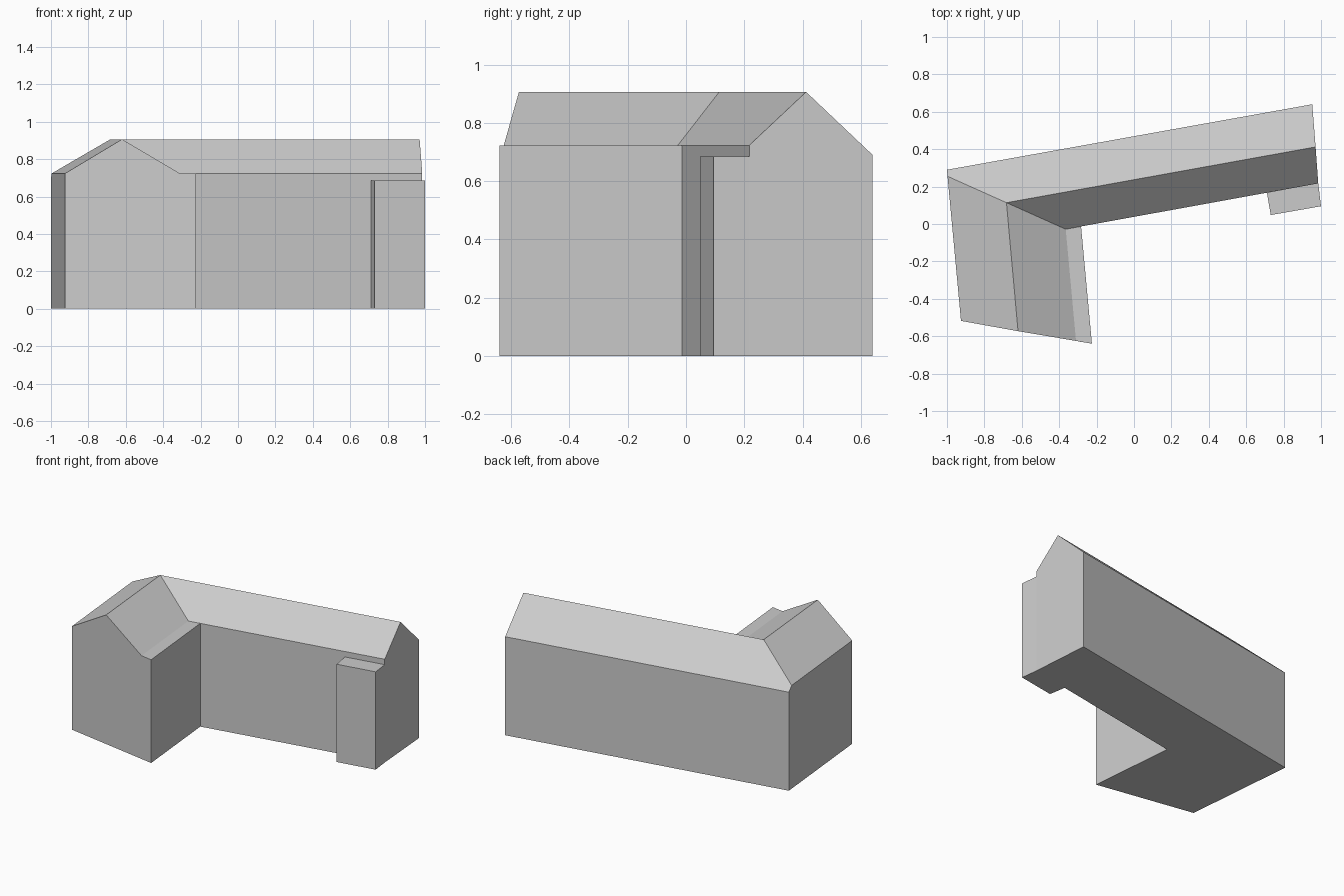
import bpy
import bmesh

if "Cube" in bpy.data.objects:
    bpy.data.objects.remove(bpy.data.objects["Cube"], do_unlink=True)

grey = bpy.data.materials.new("plain grey")
grey.use_nodes = True
colour = (0.6, 0.6, 0.6, 1)
grey.diffuse_color = colour
grey.node_tree.nodes["Principled BSDF"].inputs["Base Color"].default_value = colour


def build(name, points, faces):
    """Make a flat-faced object from named points and faces listed by point name."""
    bm = bmesh.new()
    v = {key: bm.verts.new(co) for key, co in points.items()}
    for face in faces:
        bm.faces.new([v[key] for key in face.split()])
    bmesh.ops.recalc_face_normals(bm, faces=bm.faces)
    mesh = bpy.data.meshes.new(name)
    bm.to_mesh(mesh)
    bm.free()
    mesh.materials.append(grey)
    obj = bpy.data.objects.new(name, mesh)
    bpy.context.collection.objects.link(obj)


EAVE, BACK_EAVE, RIDGE, PORCH = 0.723, 0.69, 0.906, 0.685

# Eaves and ridges of the L-shaped house
top = {
    "back_west": (-1.0, 0.29, BACK_EAVE),
    "west": (-0.997, 0.255, EAVE),
    "wing_west": (-0.925, -0.518, EAVE),
    "wing_strip": (-0.31, -0.625, EAVE),
    "wing_east": (-0.225, -0.64, EAVE),
    "inner": (-0.283, -0.013, EAVE),
    "east": (0.985, 0.217, EAVE),
    "back_east": (0.953, 0.64, BACK_EAVE),
    "valley": (-0.365, -0.028, EAVE),
    "ridge_corner": (-0.682, 0.114, RIDGE),
    "ridge_wing": (-0.62, -0.573, RIDGE),
    "ridge_east": (0.971, 0.412, RIDGE),
}

# Ground points under the wall corners
corners = ["back_west", "west", "wing_west", "wing_east", "inner", "east", "back_east"]
points = dict(top)
for key in corners:
    x, y, z = top[key]
    points["low_" + key] = (x, y, 0)

build("house", points, [
    # Roof slopes and the flat strip along the wing
    "back_west back_east ridge_east ridge_corner west",
    "ridge_corner ridge_east east inner valley",
    "west ridge_corner ridge_wing wing_west",
    "ridge_corner valley wing_strip ridge_wing",
    "valley inner wing_east wing_strip",
    # Walls and gables
    "low_back_west back_west west low_west",
    "low_west west wing_west low_wing_west",
    "low_wing_west wing_west ridge_wing wing_strip wing_east low_wing_east",
    "low_wing_east wing_east inner low_inner",
    "low_inner inner east low_east",
    "low_east east ridge_east back_east low_back_east",
    "low_back_east back_east back_west low_back_west",
    # Floor
    " ".join("low_" + key for key in corners),
])

# Small flat-topped annex against the front wall
plan = {"a": (0.711, 0.167), "b": (0.731, 0.048), "c": (1.0, 0.095), "d": (0.985, 0.217)}
annex = {}
for key, (x, y) in plan.items():
    annex[key] = (x, y, 0)
    annex[key + "_top"] = (x, y, PORCH)
sides = [f"{p} {q} {q}_top {p}_top" for p, q in ("ab", "bc", "cd", "da")]
build("annex", annex, sides + ["a b c d", "a_top b_top c_top d_top"])
